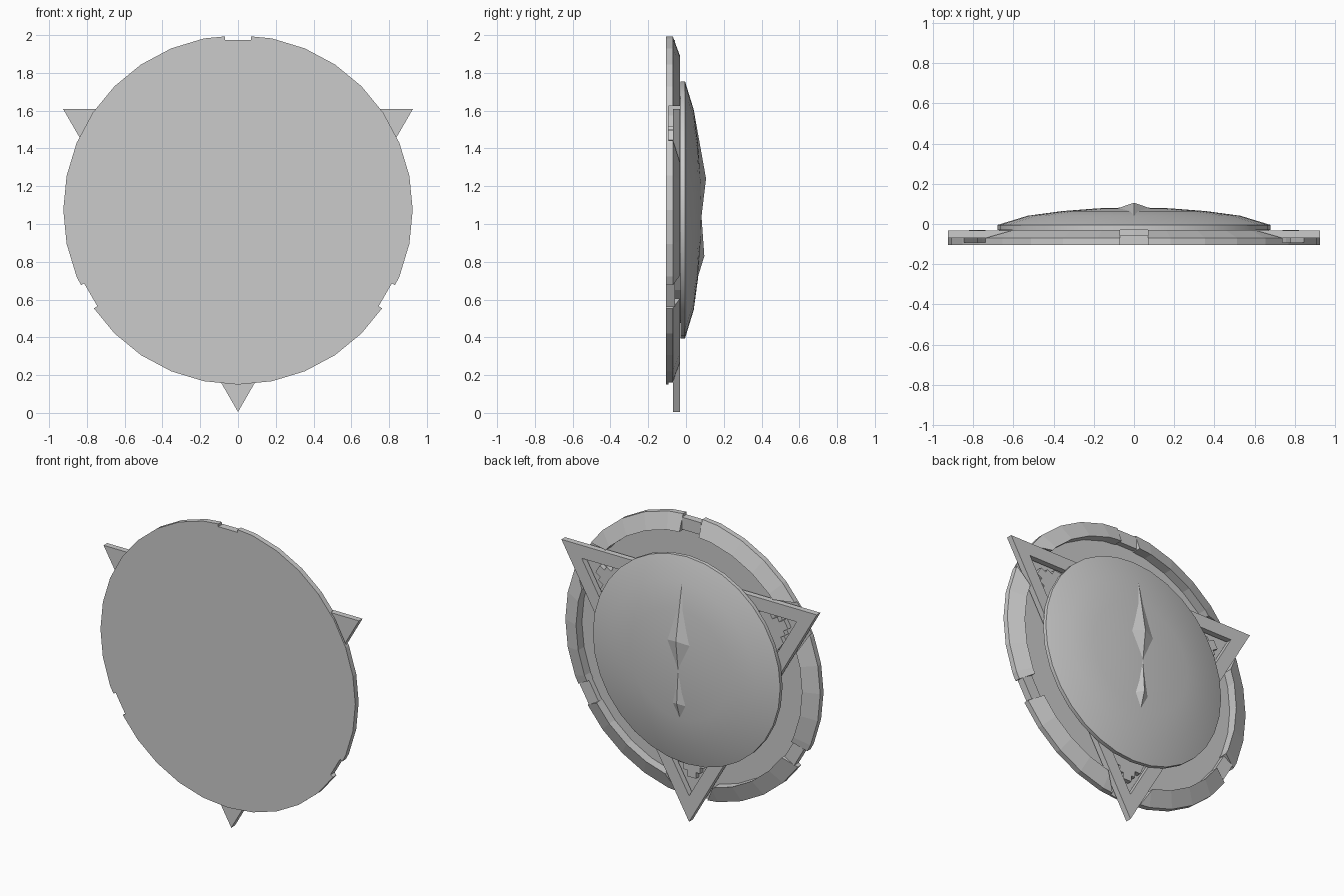
import bpy, bmesh, math
from mathutils import Matrix, Vector

cube = bpy.data.objects.get("Cube")
if cube:
    bpy.data.objects.remove(cube, do_unlink=True)

CENTRE = Vector((0, 0, 1.075))
SIDES = 32
R = 0.925          # rim radius
TIP = 1.07         # spike reach
SLOPE = math.tan(math.radians(30))
FLOOR = -0.092     # back face of the thin plate

mat = bpy.data.materials.new("plain_grey")
mat.use_nodes = True
GREY = (0.6, 0.6, 0.6, 1)
mat.diffuse_color = GREY
mat.node_tree.nodes["Principled BSDF"].inputs["Base Color"].default_value = GREY


def finish(name, bm, angle=0, smooth=False):
    """Turn bmesh into an object, rotated about the shield axis."""
    bmesh.ops.recalc_face_normals(bm, faces=bm.faces)
    bm.transform(Matrix.Translation(CENTRE) @ Matrix.Rotation(math.radians(angle), 4, "Y"))
    mesh = bpy.data.meshes.new(name)
    bm.to_mesh(mesh)
    bm.free()
    mesh.materials.append(mat)
    obj = bpy.data.objects.new(name, mesh)
    bpy.context.collection.objects.link(obj)
    if smooth:
        bpy.ops.object.select_all(action="DESELECT")
        obj.select_set(True)
        bpy.context.view_layer.objects.active = obj
        bpy.ops.object.shade_smooth_by_angle(angle=math.radians(30))
    return obj


def prism(name, outline, y0, y1, angle=0):
    bm = bmesh.new()
    face = bm.faces.new([bm.verts.new((x, y0, z)) for x, z in outline])
    ext = bmesh.ops.extrude_face_region(bm, geom=[face])
    verts = [g for g in ext["geom"] if isinstance(g, bmesh.types.BMVert)]
    bmesh.ops.translate(bm, verts=verts, vec=(0, y1 - y0, 0))
    return finish(name, bm, angle)


def lathe(name, profile, closed=False, smooth=False):
    """Spin (radius, y) points around the shield axis."""
    bm = bmesh.new()
    verts = [bm.verts.new((0, y, r)) for r, y in profile]
    pairs = list(zip(verts, verts[1:]))
    if closed:
        pairs.append((verts[-1], verts[0]))
    edges = [bm.edges.new(p) for p in pairs]
    bmesh.ops.spin(bm, geom=verts + edges, axis=(0, 1, 0), cent=(0, 0, 0),
                   angle=math.tau, steps=SIDES, use_duplicate=False)
    bmesh.ops.remove_doubles(bm, verts=bm.verts, dist=0.0005)
    return finish(name, bm, smooth=smooth)


def rect(half, low, high):
    return [(-half, low), (half, low), (half, high), (-half, high)]


def triangle(tip, base):
    half = (tip - base) * SLOPE
    return [(0, tip), (-half, base), (half, base)]


def cut(obj, cutters):
    for c in cutters:
        mod = obj.modifiers.new("cut", "BOOLEAN")
        mod.operation, mod.solver, mod.object = "DIFFERENCE", "EXACT", c
        bpy.context.view_layer.objects.active = obj
        bpy.ops.object.modifier_apply(modifier=mod.name)
        bpy.data.objects.remove(c, do_unlink=True)


def frame(name, outer, inner, y0, y1, angle):
    """Triangular frame with an open middle."""
    bm = bmesh.new()
    loops = [[bm.verts.new((x, y, z)) for x, z in pts]
             for pts, y in ((outer, y0), (outer, y1), (inner, y1), (inner, y0))]
    for a, b in zip(loops, loops[1:] + loops[:1]):
        for i in range(3):
            j = (i + 1) % 3
            bm.faces.new((a[i], a[j], b[j], b[i]))
    return finish(name, bm, angle)


def crystal(name, top, mid, low, half, peak, smooth=False):
    """Faceted ridge on the dome; top, mid, low are (z, y)."""
    bm = bmesh.new()
    t, b, p = (bm.verts.new((0, y, z - CENTRE.z)) for z, y in (top, low, peak))
    l, r = (bm.verts.new((s * half, mid[1], mid[0] - CENTRE.z)) for s in (-1, 1))
    root = bm.verts.new((0, 0.02, mid[0] - CENTRE.z))
    for apex in (p, root):
        for q in ((t, l), (l, b), (b, r), (r, t)):
            bm.faces.new((*q, apex))
    return finish(name, bm, smooth=smooth)


# Thin front plate with three shallow edge notches
NOTCHES, SPIKES = (0, 120, 240), (60, 180, 300)
plate = lathe("front_plate", [(0, -0.105), (R, -0.105), (R, FLOOR), (0, FLOOR)])
cut(plate, [prism("cutter", rect(0.07, 0.9, 1.1), -0.2, 0.1, a) for a in NOTCHES])

# Bevelled rim, split by the notches and by the spikes
rim = lathe("rim", [(R, FLOOR), (R, -0.07), (0.82, -0.031), (0.82, FLOOR)], closed=True)
cut(rim, [prism("cutter", rect(0.07, 0.7, 1.1), -0.2, 0.1, a) for a in NOTCHES]
    + [prism("cutter", triangle(TIP + 0.03, 0.4), -0.2, 0.1, a) for a in SPIKES])

# Small bridges inside the notches
for i, a in enumerate(NOTCHES):
    prism(f"notch_bridge_{i + 1}", rect(0.07, 0.82, 0.9), FLOOR, -0.058, a)

# Spike frames with a stepped plate in each opening
half_steps = [(0.13, 0.64), (0.1, 0.71), (0.06, 0.71), (0.06, 0.75), (0.03, 0.75), (0.03, 0.79)]
steps = half_steps + [(-x, z) for x, z in reversed(half_steps)]
for i, a in enumerate(SPIKES):
    frame(f"spike_frame_{i + 1}", triangle(TIP, 0.55), triangle(0.9, 0.63), -0.07, -0.032, a)
    prism(f"stepped_plate_{i + 1}", steps, FLOOR, -0.06, a)

# Hub and dome
lathe("hub", [(0, FLOOR), (0.6, FLOOR), (0.6, -0.02), (0, -0.02)])
lathe("dome", [(0, -0.03), (0.68, -0.03), (0.68, -0.005), (0.53, 0.041),
               (0.36, 0.064), (0.18, 0.078), (0, 0.083)], smooth=True)

# Crystals along the middle of the dome
crystal("upper_crystal", (1.61, 0.04), (1.22, 0.075), (1.04, 0.082), 0.09, (1.24, 0.106))
crystal("lower_crystal", (1.04, 0.082), (0.81, 0.066), (0.71, 0.06), 0.055, (0.83, 0.097))
